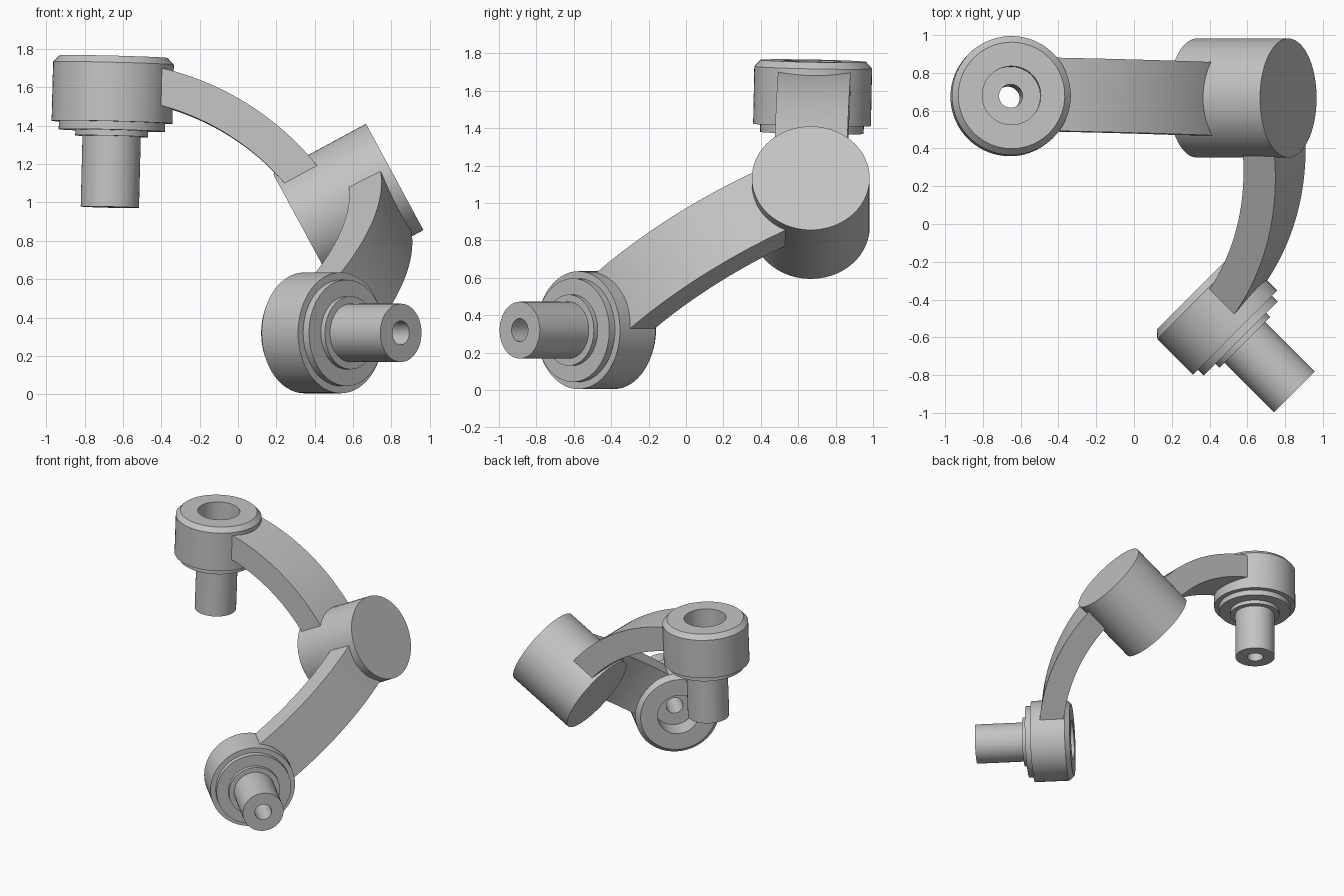
import bpy, bmesh, math
from mathutils import Vector, Matrix

cube = bpy.data.objects.get("Cube")
if cube:
    bpy.data.objects.remove(cube, do_unlink=True)

grey = bpy.data.materials.new("plain grey")
grey.diffuse_color = (0.55, 0.55, 0.55, 1)
grey.use_nodes = True
grey.node_tree.nodes["Principled BSDF"].inputs["Base Color"].default_value = (0.55, 0.55, 0.55, 1)


def finish(name, bm):
    """Turn a bmesh into a smooth-shaded object with sharp corners."""
    bmesh.ops.remove_doubles(bm, verts=bm.verts, dist=1e-5)
    bmesh.ops.recalc_face_normals(bm, faces=bm.faces)
    mesh = bpy.data.meshes.new(name)
    bm.to_mesh(mesh)
    bm.free()
    mesh.materials.append(grey)
    mesh.shade_smooth()
    mesh.set_sharp_from_angle(angle=math.radians(25))
    obj = bpy.data.objects.new(name, mesh)
    bpy.context.collection.objects.link(obj)
    return obj


def bridge(bm, a, b):
    n = len(a)
    for i in range(n):
        j = (i + 1) % n
        bm.faces.new((a[i], a[j], b[j], b[i]))


def lathe(name, origin, axis, profile, segments=72):
    """Spin a closed (radius, height) profile around an axis."""
    turn = Vector(axis).to_track_quat('Z', 'Y').to_matrix().to_4x4()
    place = Matrix.Translation(origin) @ turn
    bm = bmesh.new()
    rings = []
    for s in range(segments):
        t = 2 * math.pi * s / segments
        rings.append([bm.verts.new(place @ Vector((r * math.cos(t), r * math.sin(t), h)))
                      for r, h in profile])
    for s in range(segments):
        bridge(bm, rings[s], rings[(s + 1) % segments])
    return finish(name, bm)


def joint(name, origin, axis, shoulder, top):
    """Hollow stem with two collars, a chamfered drum and a counterbore."""
    return lathe(name, origin, axis, [
        (0.062, 0), (0.152, 0), (0.152, 0.37), (0.19, 0.37), (0.19, 0.40),
        (0.277, 0.40), (0.277, 0.443), (0.315, 0.443), (0.315, shoulder),
        (0.282, top), (0.155, top), (0.155, top - 0.16), (0.062, top - 0.16)])


def arm(name, centre, out, up, shift, inner, outer, start, end, half=0.194, steps=32):
    """Curved bar of rectangular section, swept along an arc in the out/up plane."""
    centre, out, up = Vector(centre), Vector(out).normalized(), Vector(up).normalized()
    side = out.cross(up).normalized()
    bm = bmesh.new()
    rings = []
    for i in range(steps + 1):
        t = math.radians(start + (end - start) * i / steps)
        ray = out * math.sin(t) + up * math.cos(t)
        rings.append([bm.verts.new(centre + ray * r + side * (shift + w))
                      for r, w in ((inner, -half), (outer, -half), (outer, half), (inner, half))])
    for a, b in zip(rings, rings[1:]):
        bridge(bm, a, b)
    bm.faces.new(rings[0])
    bm.faces.new(rings[-1])
    return finish(name, bm)


# End joints: origin at the tip of the stem, axis pointing to the drum
joint("upper_joint", (-0.668, 0.665, 0.975), (0.025, 0.02, 1), 0.75, 0.785)
tip = Vector((0.849, -0.889, 0.32))
back = Vector((-1, 1, 0)).normalized()
joint("lower_joint", tip, back, 0.711, 0.748)

# Solid elbow drum
bm = bmesh.new()
elbow_axis = Vector((0.88, 0, 0.476)).normalized()
bmesh.ops.create_cone(bm, cap_ends=True, segments=72, radius1=0.315, radius2=0.315, depth=0.55)
bm.transform(Matrix.Translation((0.575, 0.667, 1.002)) @
             elbow_axis.to_track_quat('Z', 'Y').to_matrix().to_4x4())
finish("elbow_drum", bm)

# Curved arms, with both ends buried in the drums
arm("upper_arm", (-0.728, 0.663, 0.265), (1, -0.016, 0), (0, 0.02, 1), 0,
    1.28, 1.47, 12, 58)
radial = Vector((0.573, 0.573, 0.585)).normalized()
side = radial.cross(-back)
drop = 0.017 if side.z > 0 else -0.017
arm("lower_arm", tip + back * 2.169, radial, -back, drop, 1.485, 1.67, 7.8, 50)
